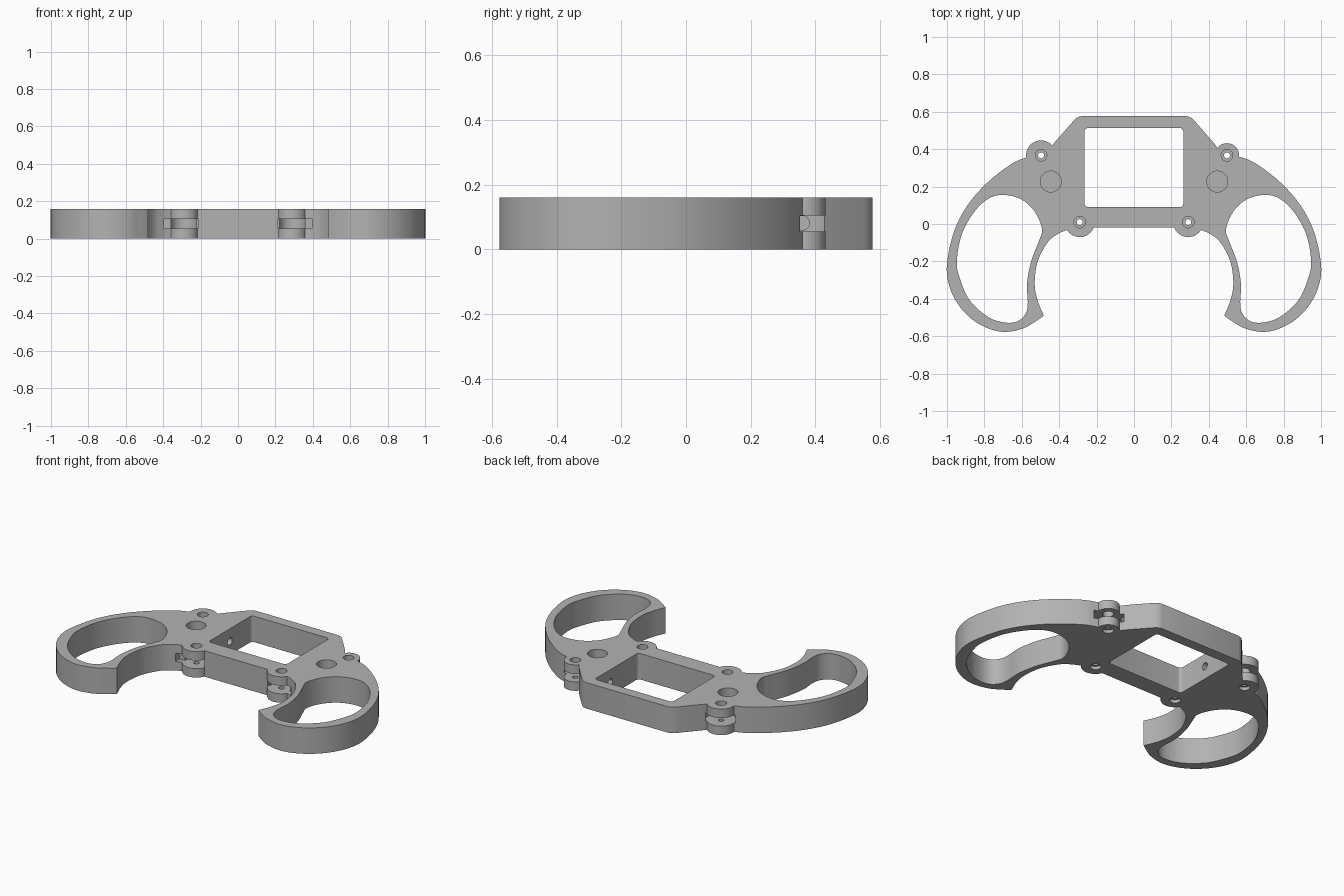
import bpy, bmesh, math
from mathutils import Vector, Matrix

if "Cube" in bpy.data.objects:
    bpy.data.objects.remove(bpy.data.objects["Cube"])

H = 0.16                       # plate thickness
SLOT = (0.055, 0.105)          # hinge slot heights

grey = bpy.data.materials.new("mid grey")
grey.diffuse_color = (0.45, 0.45, 0.45, 1)
grey.use_nodes = True
grey.node_tree.nodes["Principled BSDF"].inputs["Base Color"].default_value = grey.diffuse_color


def smooth(pts, steps=6, closed=False):
    """Catmull-Rom curve through the points."""
    n, out = len(pts), []
    p = [Vector(q) for q in pts]
    for i in range(n if closed else n - 1):
        if closed:
            a, b, c, d = (p[(i + k) % n] for k in (-1, 0, 1, 2))
        else:
            a, b, c, d = p[max(i - 1, 0)], p[i], p[i + 1], p[min(i + 2, n - 1)]
        for s in range(steps):
            t = s / steps
            out.append(0.5 * (2 * b + (c - a) * t + (2 * a - 5 * b + 4 * c - d) * t ** 2
                              + (3 * b - a - 3 * c + d) * t ** 3))
    if not closed:
        out.append(p[-1])
    return [(v.x, v.y) for v in out]


def finish(bm, name):
    bmesh.ops.recalc_face_normals(bm, faces=bm.faces[:])
    me = bpy.data.meshes.new(name)
    bm.to_mesh(me)
    bm.free()
    me.materials.append(grey)
    ob = bpy.data.objects.new(name, me)
    bpy.context.collection.objects.link(ob)
    return ob


def prism(name, pts, z0, z1):
    bm = bmesh.new()
    f = bm.faces.new([bm.verts.new((x, y, z0)) for x, y in pts])
    r = bmesh.ops.extrude_face_region(bm, geom=[f])
    bmesh.ops.translate(bm, vec=(0, 0, z1 - z0),
                        verts=[v for v in r["geom"] if isinstance(v, bmesh.types.BMVert)])
    return finish(bm, name)


def disc(name, x, y, r, z0, z1, n=40):
    return prism(name, [(x + r * math.cos(2 * math.pi * i / n),
                         y + r * math.sin(2 * math.pi * i / n)) for i in range(n)], z0, z1)


def rounded_rect(x0, x1, y0, y1, r, n=5):
    pts = []
    for k, (cx, cy) in enumerate(((x1 - r, y1 - r), (x0 + r, y1 - r), (x0 + r, y0 + r), (x1 - r, y0 + r))):
        for i in range(n + 1):
            a = math.pi / 2 * (k + i / n)
            pts.append((cx + r * math.cos(a), cy + r * math.sin(a)))
    return pts


def combine(target, tool, op):
    m = target.modifiers.new(op.lower(), 'BOOLEAN')
    m.operation, m.object, m.solver = op, tool, 'EXACT'
    bpy.context.view_layer.objects.active = target
    bpy.ops.object.modifier_apply(modifier=m.name)
    bpy.data.objects.remove(tool, do_unlink=True)


# Outline of the right half, from the top edge round the grip to the bottom edge
shoulder = [(0.28, 0.577), (0.295, 0.573), (0.31, 0.565), (0.325, 0.55), (0.43, 0.43), (0.47, 0.37)]
outer = smooth([(0.555, 0.362), (0.647, 0.326), (0.78, 0.225), (0.89, 0.10), (0.962, -0.04),
                (1.0, -0.215), (0.988, -0.33), (0.94, -0.43), (0.865, -0.51), (0.775, -0.56),
                (0.685, -0.577), (0.59, -0.557), (0.525, -0.52), (0.482, -0.49)])
inner = smooth([(0.482, -0.49), (0.515, -0.41), (0.531, -0.32), (0.515, -0.2),
                (0.46, -0.096), (0.406, -0.053), (0.364, -0.034)])
half = shoulder + outer + inner[1:] + [(0.3, -0.02)]
body = prism("controller_frame", half + [(-x, y) for x, y in reversed(half)], 0, H)

# Finger opening inside each grip
opening = smooth([(0.69, 0.155), (0.60, 0.13), (0.53, 0.065), (0.492, -0.027), (0.508, -0.09),
                  (0.55, -0.2), (0.572, -0.32), (0.568, -0.417), (0.578, -0.476), (0.62, -0.519),
                  (0.69, -0.527), (0.78, -0.497), (0.877, -0.41), (0.93, -0.294), (0.947, -0.2),
                  (0.92, -0.053), (0.85, 0.07), (0.77, 0.14)], closed=True)

# Hinge ears: x, y, ear radius, slot radius
ears = [(-0.497, 0.367, 0.08, 0.09), (0.497, 0.367, 0.065, 0.09),
        (-0.29, 0.01, 0.08, 0.07), (0.29, 0.01, 0.08, 0.07)]
for x, y, r, _ in ears:
    combine(body, disc("ear", x, y, r, 0, H), 'UNION')

# Screen window
combine(body, prism("window_cutter", rounded_rect(-0.265, 0.264, 0.09, 0.513, 0.02), -0.1, H + 0.1), 'DIFFERENCE')

for s in (-1, 1):
    combine(body, prism("grip_cutter", [(s * x, y) for x, y in opening], -0.1, H + 0.1), 'DIFFERENCE')
    # Blind round pocket beside the window
    combine(body, disc("pocket_cutter", s * 0.445, 0.227, 0.056, 0.02, H + 0.1), 'DIFFERENCE')
    # Wire hole through the window side wall
    bm = bmesh.new()
    bmesh.ops.create_cone(bm, cap_ends=True, segments=24, radius1=0.022, radius2=0.022, depth=0.2,
                          matrix=Matrix.Translation((s * 0.32, 0.30 if s < 0 else 0.36, 0.082))
                          @ Matrix.Rotation(math.pi / 2, 4, 'Y'))
    combine(body, finish(bm, "wire_cutter"), 'DIFFERENCE')
    # Slot run-out beside the front ears
    xs = sorted((s * 0.215, s * 0.395))
    combine(body, prism("runout_cutter", [(xs[0], -0.12), (xs[1], -0.12), (xs[1], -0.005), (xs[0], -0.005)],
                        *SLOT), 'DIFFERENCE')

# Hinge slots and stepped pin holes
for x, y, _, r in ears:
    combine(body, disc("slot_cutter", x, y, r, *SLOT), 'DIFFERENCE')
    combine(body, disc("bore_cutter", x, y, 0.031, 0.08, H + 0.1, 24), 'DIFFERENCE')
    combine(body, disc("recess_cutter", x, y, 0.031, -0.1, 0.02, 24), 'DIFFERENCE')
    combine(body, disc("pin_cutter", x, y, 0.016, -0.1, H + 0.1, 24), 'DIFFERENCE')

# Smooth the curved walls, keep the rims sharp
bpy.ops.object.select_all(action='DESELECT')
body.select_set(True)
bpy.context.view_layer.objects.active = body
bpy.ops.object.shade_smooth_by_angle(angle=math.radians(30))
